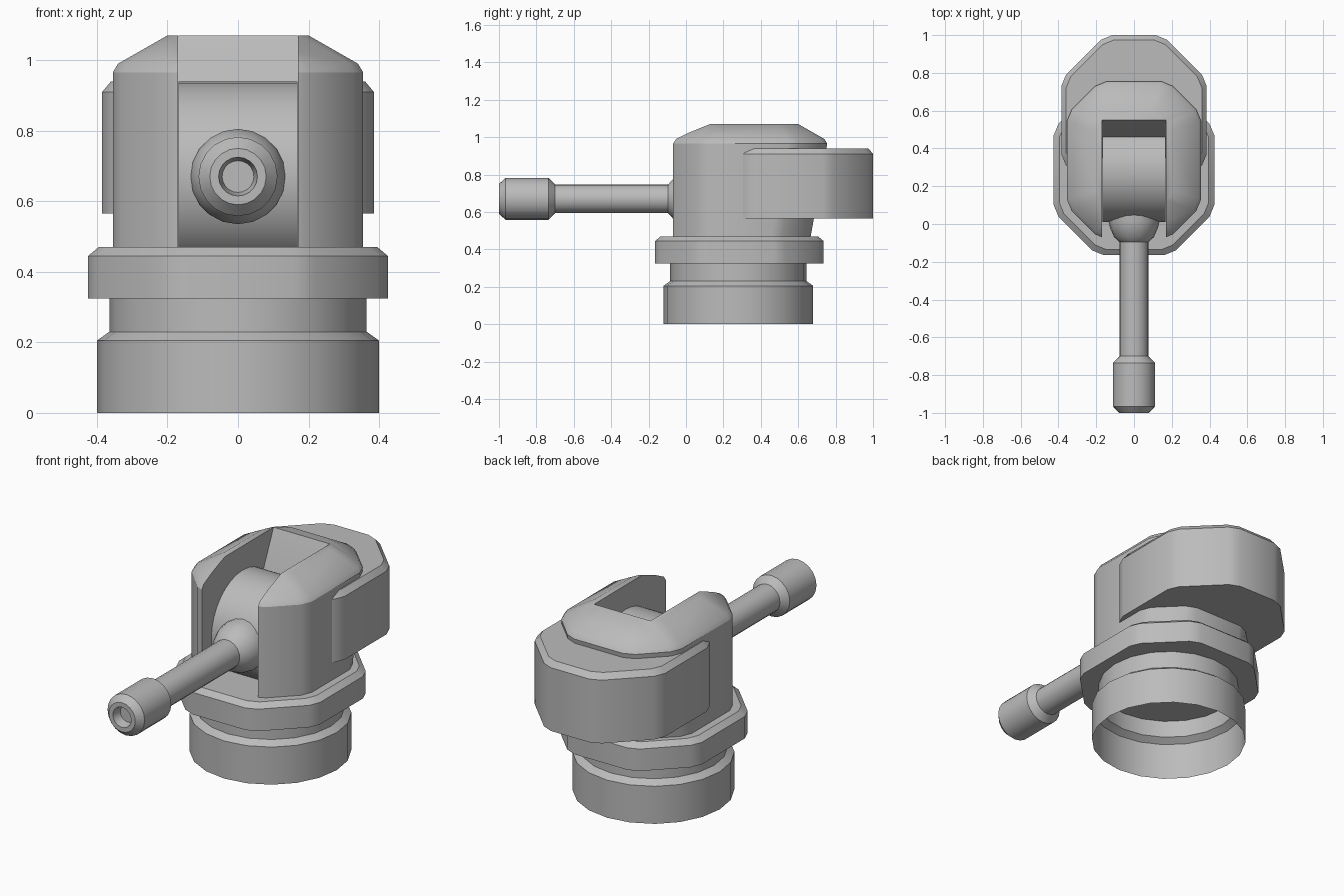
import bpy, bmesh, math
from mathutils import Vector

if "Cube" in bpy.data.objects:
    bpy.data.objects.remove(bpy.data.objects["Cube"])

grey = bpy.data.materials.new("plain grey")
grey.use_nodes = True
grey.diffuse_color = (0.5, 0.5, 0.5, 1)
grey.node_tree.nodes["Principled BSDF"].inputs["Base Color"].default_value = (0.5, 0.5, 0.5, 1)

CENTRE_Y = 0.28   # turning axis of the base
GUN_Z = 0.67      # height of the gun axis


def loft(name, rings, caps=True):
    """Skin a list of equal-length point rings."""
    bm = bmesh.new()
    rows = [[bm.verts.new(p) for p in ring] for ring in rings]
    n = len(rows[0])
    for a, b in zip(rows, rows[1:]):
        for i in range(n):
            j = (i + 1) % n
            bm.faces.new((a[i], a[j], b[j], b[i]))
    if caps:
        bm.faces.new(rows[0])
        bm.faces.new(rows[-1])
    bmesh.ops.recalc_face_normals(bm, faces=bm.faces)
    mesh = bpy.data.meshes.new(name)
    bm.to_mesh(mesh)
    bm.free()
    mesh.materials.append(grey)
    obj = bpy.data.objects.new(name, mesh)
    bpy.context.collection.objects.link(obj)
    return obj


def octagon(hx, y0, y1, c, z, inset=0.0, soft=0.035):
    """Long octagon ring with each corner softened into two points."""
    hx, y0, y1 = hx - inset, y0 + inset, y1 - inset
    c -= inset * (2 - math.sqrt(2))
    half = [(hx - c, y0), (hx, y0 + c), (hx, y1 - c), (hx - c, y1)]
    pts = [Vector((x, y, z)) for x, y in half]
    pts += [Vector((-x, y, z)) for x, y in reversed(half)]
    ring = []
    for i, p in enumerate(pts):
        for q in (pts[i - 1], pts[(i + 1) % len(pts)]):
            ring.append(p + (q - p).normalized() * soft)
    return ring


def circle(r, centre, axis, n):
    """Ring of n points around the x, y or z axis."""
    ring = []
    for i in range(n):
        a = math.tau * i / n
        u, v = r * math.cos(a), r * math.sin(a)
        offset = {"x": (0, u, v), "y": (u, 0, v), "z": (u, v, 0)}[axis]
        ring.append(Vector(centre) + Vector(offset))
    return ring


def gun_part(name, profile):
    return loft(name, [circle(r, (0, y, GUN_Z), "y", 20) for r, y in profile])


def cut(obj, name, hx, wall):
    """Cut a front-open channel whose back wall runs through the (y, z) points."""
    side = [(-0.6, wall[0][1])] + wall + [(-0.6, wall[-1][1])]
    cutter = loft(name, [[(x, y, z) for y, z in side] for x in (-hx, hx)])
    mod = obj.modifiers.new("channel", "BOOLEAN")
    mod.operation, mod.solver, mod.object = "DIFFERENCE", "EXACT", cutter
    cutter.hide_render = True
    bpy.context.view_layer.objects.active = obj
    bpy.ops.object.modifier_apply(modifier=mod.name)
    bpy.data.objects.remove(cutter)


# Open round base with a narrower neck
parts = [loft("base_ring", [circle(r, (0, CENTRE_Y, z), "z", 20) for r, z in
              [(0.4, 0), (0.4, 0.205), (0.365, 0.23), (0.365, 0.33)]], caps=False)]

# Flange plate under the body
flange = (0.425, -0.165, 0.735, 0.23)
parts.append(loft("flange", [octagon(*flange, 0.325), octagon(*flange, 0.445),
                             octagon(*flange, 0.47, 0.03)]))

# Body with leaning back, sloped roof and gun slot
upper = (0.355, -0.08, 0.755, 0.175)
body = loft("body", [octagon(0.355, -0.08, 0.665, 0.175, 0.46),
                     octagon(*upper, 0.965), octagon(*upper, 0.99, 0.015),
                     octagon(*upper, 1.07, 0.155, 0.02)])
cut(body, "slot_cutter", 0.17, [(0.35, 0.4), (0.35, 0.625), (0.572, 1.12)])
parts.append(body)

# Rear hood wrapping around the body sides
hood_shape = (0.385, 0.1, 1.0, 0.235)
hood = loft("rear_hood", [octagon(*hood_shape, 0.565), octagon(*hood_shape, 0.91),
                          octagon(*hood_shape, 0.94, 0.025)])
cut(hood, "hood_cutter", 0.25, [(0.6, 0.4), (0.6, 1.2)])
parts.append(hood)

# Round gun mount in the slot
parts.append(loft("gun_mount", [circle(0.27, (x, CENTRE_Y, GUN_Z), "x", 32)
                                for x in (-0.168, 0.168)]))

# Collar, barrel and hollow muzzle
parts.append(gun_part("barrel_collar", [(0.135, 0.12), (0.135, 0.015), (0.127, -0.02),
                                        (0.105, -0.07), (0.077, -0.095)]))
parts.append(gun_part("barrel", [(0.077, 0.05), (0.077, -0.72)]))
parts.append(gun_part("muzzle", [(0.077, -0.7), (0.112, -0.735), (0.112, -0.965),
                                 (0.08, -1), (0.055, -1), (0.045, -0.95)]))

# Smooth shading with sharp edges kept
bpy.ops.object.select_all(action="DESELECT")
for part in parts:
    part.select_set(True)
bpy.context.view_layer.objects.active = body
bpy.ops.object.shade_smooth_by_angle(angle=math.radians(30))
